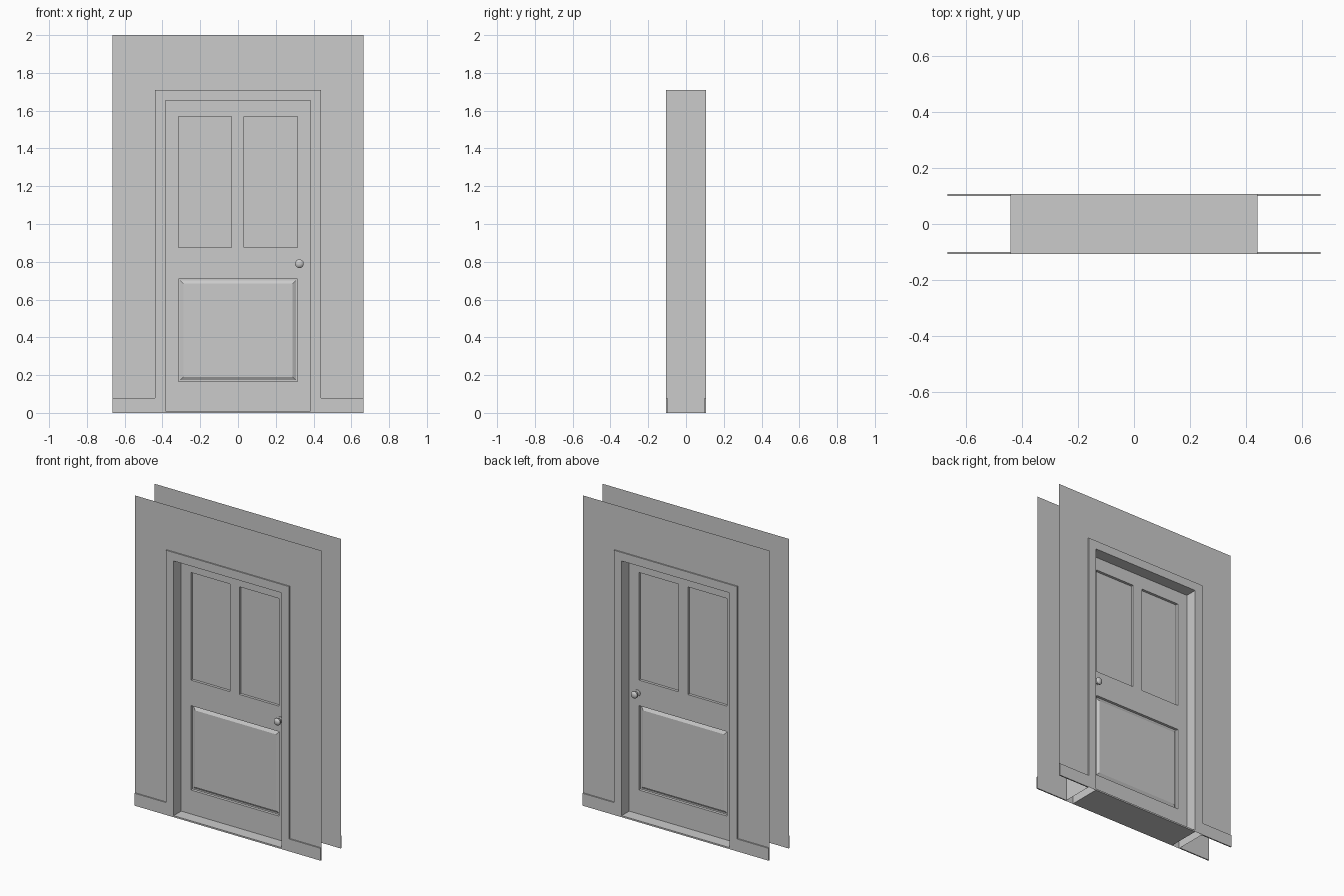
import bpy, bmesh, math
from mathutils import Matrix

if "Cube" in bpy.data.objects:
    bpy.data.objects.remove(bpy.data.objects["Cube"])

OUT, WALL, SLAB = 0.107, 0.099, 0.03   # y depths: trim face, wall plane, door face


def finish(name, bm, smooth=False):
    me = bpy.data.meshes.new(name)
    bm.to_mesh(me)
    bm.free()
    ob = bpy.data.objects.new(name, me)
    bpy.context.collection.objects.link(ob)
    if smooth:
        bpy.context.view_layer.objects.active = ob
        ob.select_set(True)
        bpy.ops.object.shade_smooth_by_angle(angle=math.radians(40))
        ob.select_set(False)
    return ob


def arch(bm, outer, top, inner, inner_top, y):
    """Upside-down U shaped face in the xz plane."""
    pts = [(-outer, 0), (-inner, 0), (-inner, inner_top), (inner, inner_top),
           (inner, 0), (outer, 0), (outer, top), (-outer, top)]
    return bm.faces.new([bm.verts.new((x, y, z)) for x, z in pts])


def box(name, x0, x1, y0, y1, z0, z1):
    bm = bmesh.new()
    bmesh.ops.create_cube(bm, size=1)
    bm.transform(Matrix.Translation(((x0 + x1) / 2, (y0 + y1) / 2, (z0 + z1) / 2))
                 @ Matrix.Diagonal((x1 - x0, y1 - y0, z1 - z0, 1)))
    return finish(name, bm)


# Wall skins, front and back
for side, s in (("front", -1), ("back", 1)):
    bm = bmesh.new()
    f = arch(bm, 0.665, 2.0, 0.44, 1.71, s * WALL)
    f.normal_update()
    if f.normal.y * s < 0:
        f.normal_flip()
    finish(side + "_wall", bm)
    # Baseboards
    for name, x in (("left", -0.665), ("right", 0.44)):
        y = sorted((s * WALL, s * OUT))
        box(f"{side}_baseboard_{name}", x, x + 0.225, y[0], y[1], 0, 0.08)

# Door frame, open underneath
bm = bmesh.new()
face = arch(bm, 0.44, 1.71, 0.385, 1.655, -OUT)
ext = bmesh.ops.extrude_face_region(bm, geom=[face], use_keep_orig=True)
bmesh.ops.translate(bm, vec=(0, 2 * OUT, 0),
                    verts=[v for v in ext["geom"] if isinstance(v, bmesh.types.BMVert)])
bmesh.ops.recalc_face_normals(bm, faces=bm.faces)
under = [f for f in bm.faces if all(v.co.z < 1e-4 for v in f.verts)]
bmesh.ops.delete(bm, geom=under, context="FACES_ONLY")
finish("door_frame", bm)

# Threshold
box("threshold", -0.385, 0.385, -OUT, OUT, 0, 0.01)

# Door: half slab as a grid of cells with sunken panels, mirrored front to back
xs = (-0.385, -0.315, -0.035, 0.032, 0.315, 0.385)
zs = (0.01, 0.165, 0.71, 0.875, 1.57, 1.655)
bm = bmesh.new()
grid = [[bm.verts.new((x, -SLAB, z)) for x in xs] for z in zs]
cell = {}
for r in range(5):
    for c in range(5):
        cell[r, c] = bm.faces.new((grid[r][c], grid[r][c + 1],
                                   grid[r + 1][c + 1], grid[r + 1][c]))
bm.normal_update()
rim = [e for e in bm.edges if e.is_boundary]
lower = bmesh.ops.dissolve_faces(bm, faces=[cell[1, c] for c in (1, 2, 3)])["region"]


def step(faces, thickness, depth):
    bmesh.ops.inset_region(bm, faces=faces, thickness=thickness, depth=depth,
                           use_even_offset=True)
    bm.normal_update()


step([cell[3, 1]], 0.0005, -0.016)       # flat upper panels
step([cell[3, 3]], 0.0005, -0.016)
step(lower, 0.001, -0.016)               # raised lower panel
step(lower, 0.007, 0)
step(lower, 0.018, 0.011)
ext = bmesh.ops.extrude_edge_only(bm, edges=rim)
for v in ext["geom"]:
    if isinstance(v, bmesh.types.BMVert):
        v.co.y = 0
bmesh.ops.recalc_face_normals(bm, faces=bm.faces)
bm.normal_update()
if max(bm.faces, key=lambda f: -f.calc_center_median().y).normal.y > 0:
    bmesh.ops.reverse_faces(bm, faces=bm.faces)
door = finish("door", bm)
mod = door.modifiers.new("Mirror", "MIRROR")
mod.use_axis = (False, True, False)

# Knobs: lathed profile of (radius, distance from door face)
profile = [(0.02, 0), (0.02, 0.004), (0.009, 0.007), (0.009, 0.016), (0.017, 0.02),
           (0.023, 0.028), (0.023, 0.036), (0.017, 0.043), (0.009, 0.046), (0, 0.047)]
for side, s in (("front", -1), ("back", 1)):
    bm = bmesh.new()
    vs = [bm.verts.new((0.325 + r, s * (SLAB + d), 0.79)) for r, d in profile]
    es = [bm.edges.new(p) for p in zip(vs, vs[1:])]
    bmesh.ops.spin(bm, geom=vs + es, cent=(0.325, 0, 0.79), axis=(0, 1, 0),
                   angle=math.tau, steps=24)
    bmesh.ops.remove_doubles(bm, verts=bm.verts, dist=1e-4)
    bmesh.ops.recalc_face_normals(bm, faces=bm.faces)
    finish(side + "_knob", bm, smooth=True)
